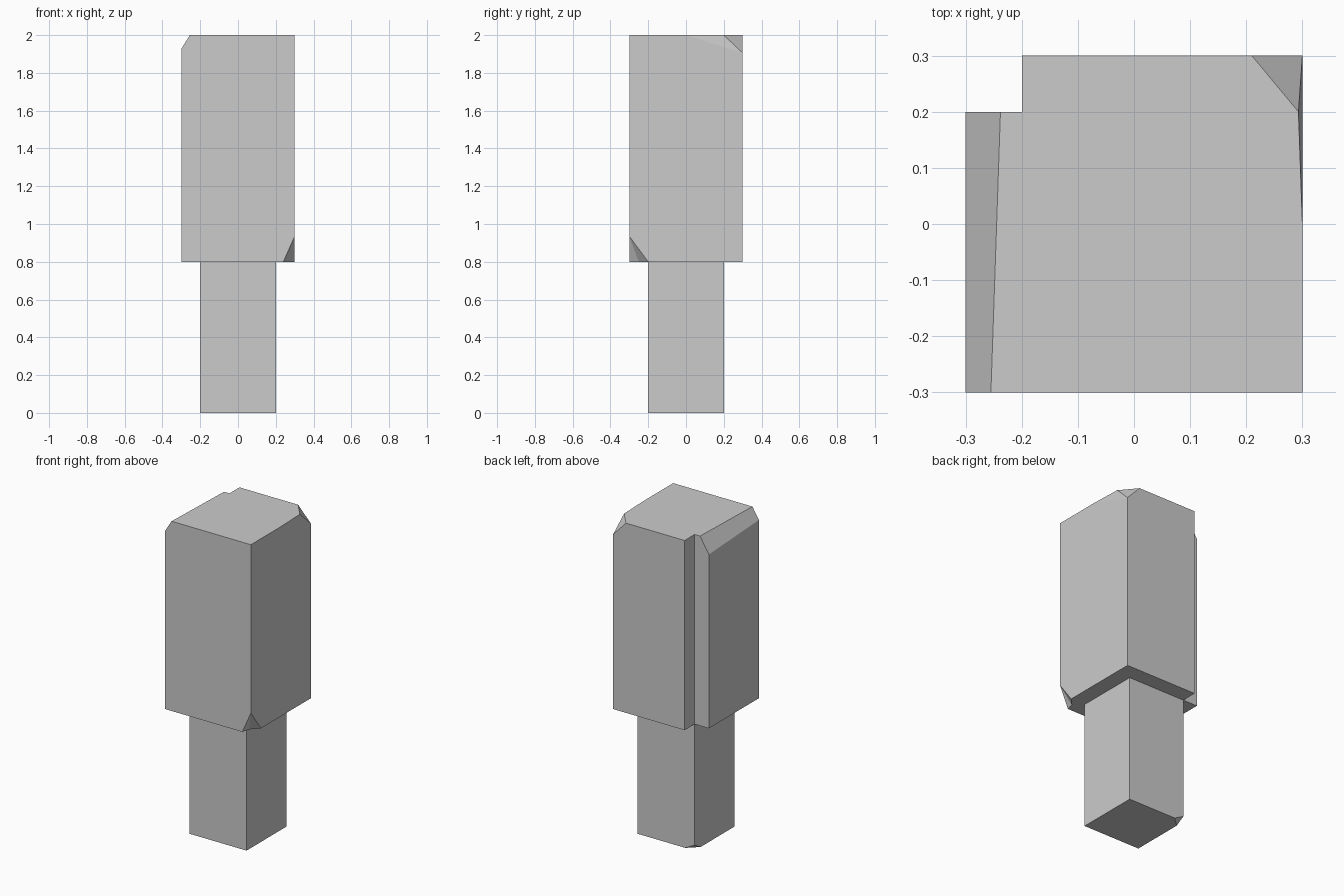
import bpy, bmesh
from mathutils import Vector

if "Cube" in bpy.data.objects:
    bpy.data.objects.remove(bpy.data.objects["Cube"])


def prism(outline, z0, z1):
    """Extrude a flat outline upwards into a closed block."""
    bm = bmesh.new()
    face = bm.faces.new([bm.verts.new((x, y, z0)) for x, y in outline])
    top = bmesh.ops.extrude_face_region(bm, geom=[face], use_keep_orig=True)["geom"]
    verts = [g for g in top if isinstance(g, bmesh.types.BMVert)]
    bmesh.ops.translate(bm, verts=verts, vec=(0, 0, z1 - z0))
    bmesh.ops.recalc_face_normals(bm, faces=bm.faces[:])
    return bm


def chip(bm, a, b, c, centre):
    """Slice off everything beyond the plane a-b-c and cap the cut."""
    a, b, c = Vector(a), Vector(b), Vector(c)
    n = (b - a).cross(c - a).normalized()
    if n.dot(a - Vector(centre)) < 0:
        n = -n
    cut = bmesh.ops.bisect_plane(bm, geom=bm.verts[:] + bm.edges[:] + bm.faces[:],
                                 dist=1e-5, plane_co=a, plane_no=n, clear_outer=True)
    rim = [g for g in cut["geom_cut"] if isinstance(g, bmesh.types.BMEdge)]
    bmesh.ops.holes_fill(bm, edges=rim, sides=0)
    return rim


def finish(bm, name):
    bmesh.ops.recalc_face_normals(bm, faces=bm.faces[:])
    mesh = bpy.data.meshes.new(name)
    bm.to_mesh(mesh)
    bm.free()
    bpy.context.collection.objects.link(bpy.data.objects.new(name, mesh))


# Head: block with a square notch down the back left edge
c = (0, 0, 1.4)
head = prism([(-.3, -.3), (.3, -.3), (.3, .3), (-.2, .3), (-.2, .2), (-.3, .2)], .8, 2)

# Worn top left edge
chip(head, (-.3, .2, 1.9), (-.238, .2, 2), (-.255, -.3, 2), c)

# Chipped top back right corner, with a thin second facet
chip(head, (.21, .3, 2), (.293, .2, 2), (.3, .3, 1.905), c)
chip(head, (.293, .2, 2), (.3, 0, 2), (.3, .3, 1.905), c)

# Chipped bottom front right corner, dented inwards
rim = chip(head, (.3, -.3, .935), (.24, -.3, .8), (.3, -.2, .8), c)
low = next(e for e in rim if all(abs(v.co.z - .8) < 1e-4 for v in e.verts))
tip = max((v for e in rim for v in e.verts), key=lambda v: v.co.z)
dent = bmesh.utils.edge_split(low, low.verts[0], .5)[1]
dent.co = (.253, -.25, .8)
bmesh.ops.connect_verts(head, verts=[tip, dent])
finish(head, "hammer_head")

# Handle: square post with a small chip at the back left foot
handle = prism([(-.2, -.2), (.2, -.2), (.2, .2), (-.2, .2)], 0, .8)
chip(handle, (-.2, .2, .035), (-.135, .2, 0), (-.2, .14, 0), (0, 0, .4))
finish(handle, "handle")
